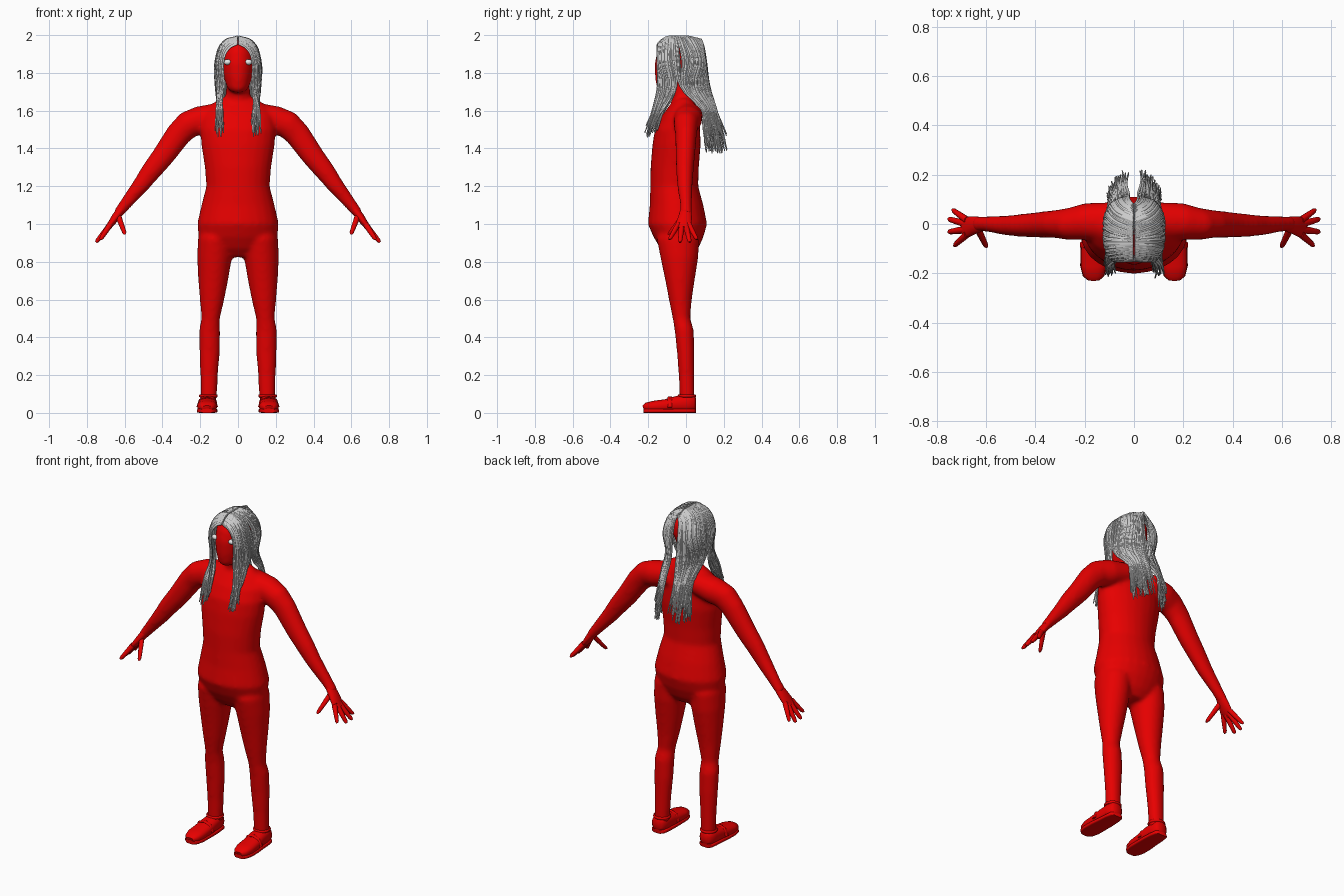
import bpy, bmesh, math, random
from mathutils import Vector

random.seed(4)
cube = bpy.data.objects.get("Cube")
if cube:
    bpy.data.objects.remove(cube)

X, Y, Z = Vector((1, 0, 0)), Vector((0, 1, 0)), Vector((0, 0, 1))


def material(name, rgb):
    m = bpy.data.materials.new(name)
    m.use_nodes = True
    m.diffuse_color = (*rgb, 1)
    m.node_tree.nodes["Principled BSDF"].inputs["Base Color"].default_value = (*rgb, 1)
    return m


red = material("red", (0.8, 0, 0))
grey = material("hair grey", (0.6, 0.6, 0.6))
white = material("eye white", (0.8, 0.8, 0.8))


def loft(bm, rows, side=Y, power=1.0, flip=1, sides=24):
    """Skin rings (x, y, z, radius across, radius along side) along a path."""
    pts = [Vector(r[:3]) for r in rows]
    rings = []
    for i, row in enumerate(rows):
        tangent = pts[min(i + 1, len(pts) - 1)] - pts[max(i - 1, 0)]
        across = tangent.cross(side).normalized()
        ring = []
        for k in range(sides):
            a = math.tau * k / sides
            c, s = math.cos(a), math.sin(a)
            c = math.copysign(abs(c) ** power, c)
            s = math.copysign(abs(s) ** power, s)
            p = pts[i] + across * row[3] * c + side * row[4] * s
            ring.append(bm.verts.new((p.x * flip, p.y, p.z)))
        rings.append(ring)
    faces = [bm.faces.new(rings[0]), bm.faces.new(rings[-1][::-1])]
    for lo, hi in zip(rings, rings[1:]):
        for k in range(sides):
            j = (k + 1) % sides
            faces.append(bm.faces.new((lo[k], hi[k], hi[j], lo[j])))
    bmesh.ops.recalc_face_normals(bm, faces=faces)


def finish(name, bm, mat, mirror=False):
    me = bpy.data.meshes.new(name)
    bm.to_mesh(me)
    bm.free()
    ob = bpy.data.objects.new(name, me)
    bpy.context.collection.objects.link(ob)
    me.materials.append(mat)
    bpy.ops.object.select_all(action='DESELECT')
    ob.select_set(True)
    bpy.context.view_layer.objects.active = ob
    bpy.ops.object.shade_smooth_by_angle(angle=math.radians(50))
    if mirror:
        ob.modifiers.new("mirror", 'MIRROR').use_mirror_merge = False
    return ob


# Body: overlapping lofts fused into one smooth skin
torso = [(0, -.03, .825, .1, .06), (0, -.035, .87, .165, .1), (0, -.04, .93, .208, .132),
         (0, -.045, 1, .217, .157), (0, -.05, 1.1, .194, .142), (0, -.062, 1.2, .168, .127),
         (0, -.06, 1.3, .176, .128), (0, -.05, 1.42, .195, .128), (0, -.045, 1.5, .2, .12),
         (0, -.03, 1.57, .19, .1), (0, -.015, 1.625, .15, .075), (0, -.01, 1.665, .1, .05)]
neck = [(0, 0, 1.58, .075, .07), (0, -.02, 1.69, .065, .06), (0, -.04, 1.8, .06, .065)]
head = [(0, -.11, 1.695, .025, .025), (0, -.09, 1.715, .055, .065), (0, -.06, 1.78, .078, .105),
        (0, -.045, 1.85, .088, .122), (0, -.038, 1.91, .084, .115), (0, -.037, 1.95, .066, .093),
        (0, -.037, 1.975, .03, .05)]
leg = [(.11, -.045, 1, .06, .08), (.12, -.042, .92, .092, .113), (.125, -.035, .82, .092, .1),
       (.132, -.032, .7, .079, .078), (.138, -.03, .6, .065, .061), (.145, -.024, .5, .049, .047),
       (.15, -.01, .44, .056, .051), (.15, -.002, .33, .055, .047), (.153, .003, .2, .047, .042),
       (.155, .006, .06, .043, .04)]
arm = [(.08, .01, 1.58, .065, .08), (.2, .01, 1.55, .075, .075), (.265, 0, 1.525, .074, .065),
       (.315, 0, 1.475, .068, .057), (.4, -.004, 1.355, .06, .051), (.46, -.006, 1.28, .054, .046),
       (.515, -.006, 1.205, .045, .041), (.6, 0, 1.1, .032, .031), (.64, 0, 1.05, .026, .032)]
bm = bmesh.new()
for part in (torso, neck, head):
    loft(bm, part)
for flip in (1, -1):
    loft(bm, leg, flip=flip)
    loft(bm, arm, flip=flip)
body = finish("body", bm, red)
remesh = body.modifiers.new("fuse", 'REMESH')
remesh.mode = 'VOXEL'
remesh.voxel_size = 0.01
remesh.use_smooth_shade = True
smooth = body.modifiers.new("soften", 'SMOOTH')
smooth.factor, smooth.iterations = 0.5, 14

# Hands: flat palm and five tapered digits
bm = bmesh.new()
loft(bm, [(.61, 0, 1.085, .022, .027), (.645, -.005, 1.04, .022, .036),
          (.67, -.012, 1.005, .018, .042), (.692, -.014, .978, .012, .036)])
digits = [((.675, .014, 1), (.735, .057, .918)), ((.68, 0, .99), (.752, .02, .903)),
          ((.68, -.022, .99), (.752, -.032, .903)), ((.675, -.04, 1), (.728, -.087, .918)),
          ((.635, -.015, 1.045), (.598, -.092, .945))]
for base, tip in digits:
    base, tip = Vector(base), Vector(tip)
    loft(bm, [(*base.lerp(tip, f), r, r) for f, r in
              ((0, .016), (.5, .0135), (.9, .011), (1, .006))], sides=12)
finish("hands", bm, red, mirror=True)

# Shoes: upper, flat sole, instep strap and ankle collar
bm = bmesh.new()
upper = [(.16, .052, .05, .03, .025), (.16, .04, .05, .042, .04), (.16, 0, .05, .045, .046),
         (.16, -.05, .047, .042, .049), (.163, -.11, .038, .034, .052),
         (.164, -.17, .034, .03, .052), (.164, -.21, .03, .024, .042),
         (.164, -.226, .025, .014, .025)]
loft(bm, upper, side=X, power=.8)
loft(bm, [(x, y, .011, .011, w + .002) for x, y, z, h, w in upper], side=X, power=.4)
loft(bm, [(.11, -.085, .03, .005, .012), (.124, -.085, .07, .005, .012),
          (.163, -.085, .083, .005, .012), (.202, -.085, .07, .005, .012),
          (.215, -.085, .03, .005, .012)], sides=12)
loft(bm, [(.157 + .044 * math.cos(a), .005 + .043 * math.sin(a), .09, .006, .008)
          for a in (math.tau * i / 20 for i in range(21))], side=Z, sides=8)
finish("shoes", bm, red, mirror=True)

# Eyes
bm = bmesh.new()
bmesh.ops.create_uvsphere(bm, u_segments=20, v_segments=12, radius=1)
for v in bm.verts:
    v.co = (.055 + .021 * v.co.x, -.138 + .016 * v.co.y, 1.857 + .015 * v.co.z)
finish("eyes", bm, white, mirror=True)

# Hair: strands from a centre parting, falling before and behind the shoulders
curve = bpy.data.curves.new("hair", 'CURVE')
curve.dimensions = '3D'
curve.bevel_depth = 0.0052
curve.bevel_resolution = 1
curve.resolution_u = 4
curve.use_fill_caps = True


def jitter(amount):
    return random.uniform(-amount, amount)


def mix(a, b, f):
    return a + (b - a) * f


def strand(t, flip):
    a = math.radians(mix(-60, 88, t))
    sx = .116 * math.cos(a) ** .6 + jitter(.003)
    sy = -.03 + math.copysign(.135 * abs(math.sin(a)) ** .7, a)
    root_y = mix(-.15, .08, t)
    root_z = 1.993 - .04 * max(0, 1 - t / .3) ** 2 - .015 * max(0, t - .7) / .3
    pts = [(.003, root_y, root_z),
           (.64 * sx, mix(root_y, sy, .4), root_z - .026),
           (sx, sy, 1.87)]
    if t < .36:
        f = t / .36
        x = mix(.08, .115, random.random())
        pts += [(sx, mix(-.15, -.05, f), 1.73),
                (x, mix(-.175, -.11, f), 1.61),
                (x + jitter(.012), mix(-.212, -.15, f) + jitter(.008),
                 random.uniform(1.45, 1.53) + .05 * f)]
    else:
        f = (t - .36) / .64
        pts += [(sx, mix(-.03, .125, f), 1.73),
                (mix(sx, .06, .25), mix(.07, .16, f), 1.61),
                (mix(sx, .06, .35) + jitter(.015), mix(.1, .21, f) + jitter(.012),
                 random.uniform(1.37, 1.48))]
    spline = curve.splines.new('BEZIER')
    spline.bezier_points.add(len(pts) - 1)
    for bp, (x, y, z) in zip(spline.bezier_points, pts):
        bp.co = (x * flip, y, z)
        bp.handle_left_type = bp.handle_right_type = 'AUTO'
    spline.bezier_points[-1].radius = .5


COUNT = 120
for flip in (1, -1):
    for i in range(COUNT):
        strand((i + random.random()) / COUNT, flip)
hair = bpy.data.objects.new("hair", curve)
bpy.context.collection.objects.link(hair)
curve.materials.append(grey)
bpy.ops.object.select_all(action='DESELECT')
hair.select_set(True)
bpy.context.view_layer.objects.active = hair
bpy.ops.object.convert(target='MESH')
